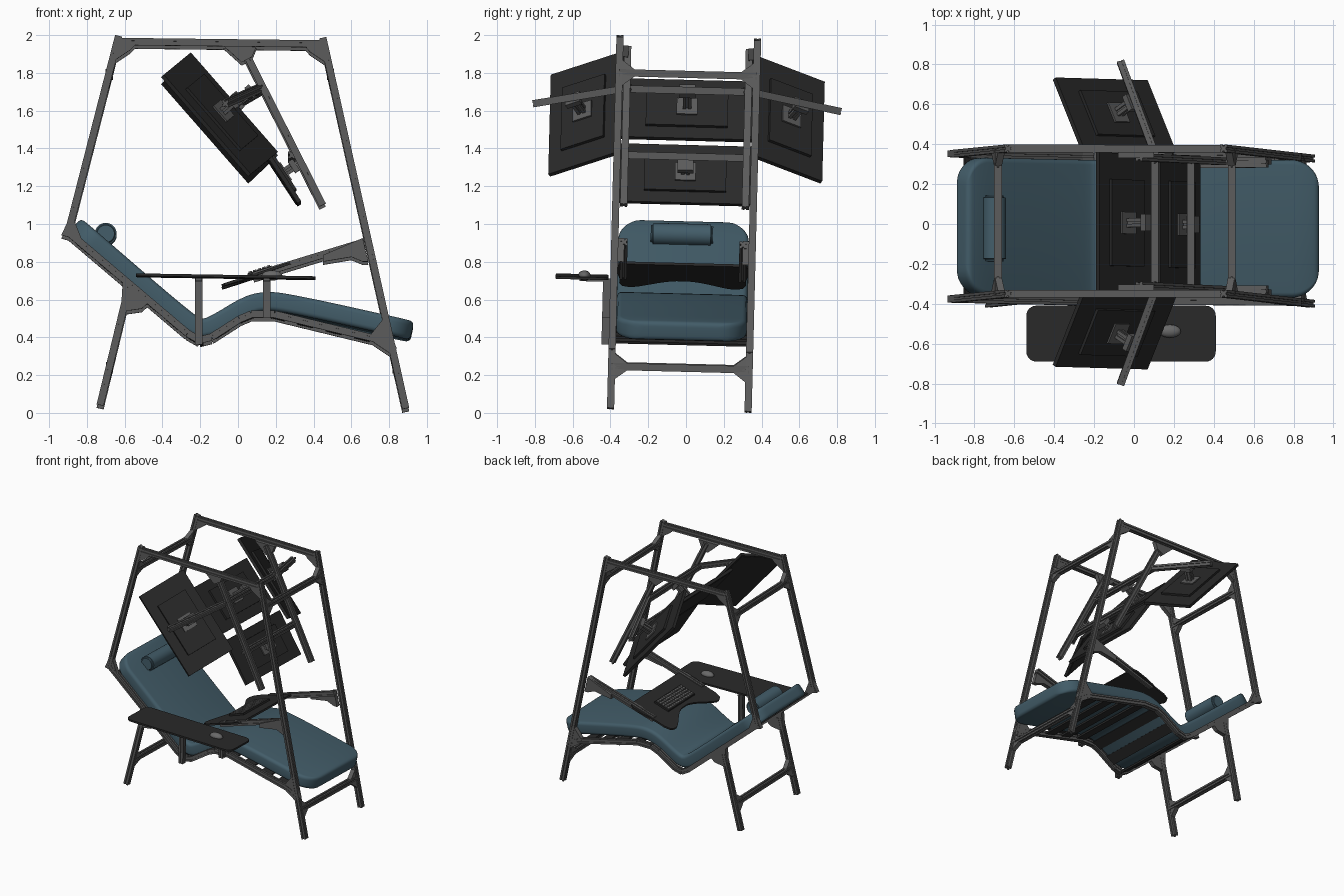
import bpy, bmesh, math
from mathutils import Vector as V, Matrix

if "Cube" in bpy.data.objects:
    bpy.data.objects.remove(bpy.data.objects["Cube"])

def material(name, rgb):
    m = bpy.data.materials.new(name)
    m.diffuse_color = (*rgb, 1)
    m.use_nodes = True
    m.node_tree.nodes["Principled BSDF"].inputs["Base Color"].default_value = m.diffuse_color
    return m

GREY = material("frame grey", (0.105, 0.105, 0.105))
DARK = material("panel black", (0.022, 0.022, 0.022))
TEAL = material("cushion blue", (0.055, 0.108, 0.14))
LIGHT = material("key grey", (0.14, 0.14, 0.14))
Y = V((0, 1, 0))
HALF = 0.364          # half distance between the two side frames

def add(name, bm, mat, smooth=False):
    bmesh.ops.recalc_face_normals(bm, faces=bm.faces)
    me = bpy.data.meshes.new(name)
    bm.to_mesh(me)
    bm.free()
    me.materials.append(mat)
    ob = bpy.data.objects.new(name, me)
    bpy.context.collection.objects.link(ob)
    if smooth:
        bpy.context.view_layer.objects.active = ob
        ob.select_set(True)
        bpy.ops.object.shade_smooth_by_angle(angle=math.radians(40))
        ob.select_set(False)
    return ob

def prism(name, pts, depth, mat):
    """Flat outline extruded by plus and minus half the depth vector."""
    bm = bmesh.new()
    d = V(depth) / 2
    a = [bm.verts.new(V(p) - d) for p in pts]
    b = [bm.verts.new(V(p) + d) for p in pts]
    bm.faces.new(a)
    bm.faces.new(b)
    n = len(pts)
    for i in range(n):
        bm.faces.new((a[i], a[(i + 1) % n], b[(i + 1) % n], b[i]))
    return add(name, bm, mat)

def beam(name, p, q, mat=GREY, w=0.038):
    """Slotted square extrusion from p to q."""
    p, q = V(p), V(q)
    d = (q - p).normalized()
    e = Y if abs(d.y) < 0.9 else V((1, 0, 0))
    e = (e - d * e.dot(d)).normalized()
    f = d.cross(e)
    h, s, g = w / 2, w * 0.12, w * 0.18
    pts = []
    for k in range(4):
        c, t = round(math.cos(k * math.pi / 2)), round(math.sin(k * math.pi / 2))
        for x, y in ((h, -h), (h, -s), (h - g, -s), (h - g, s), (h, s)):
            pts.append((p + q) / 2 + e * (x * c - y * t) + f * (x * t + y * c))
    return prism(name, pts, q - p, mat)

def slab(name, c, u, v, su, sv, t, mat):
    """Box centred on c with sides along u, v and their normal."""
    c, u, v = V(c), V(u).normalized(), V(v).normalized()
    pts = [c + u * su / 2 * a + v * sv / 2 * b for a, b in ((-1, -1), (1, -1), (1, 1), (-1, 1))]
    return prism(name, pts, u.cross(v).normalized() * t, mat)

def gusset(name, y, *xz):
    prism(name, [(x, y, z) for x, z in xz], (0, 0.034, 0), GREY)

# Side frames
rail = [(-0.91, 0.965), (-0.267, 0.42), (-0.204, 0.384), (-0.14, 0.40), (0.008, 0.495),
        (0.07, 0.521), (0.193, 0.521), (0.738, 0.389), (0.82, 0.345)]
for s, side in ((-1, "near"), (1, "far")):
    y = s * HALF
    def bar(name, a, b, yy=y):
        beam(side + "_" + name, (a[0], yy, a[1]), (b[0], yy, b[1]))
    bar("top_rail", (-0.64, 1.965), (0.45, 1.952))
    bar("rear_post", (-0.632, 1.995), (-0.9, 0.95))
    bar("front_post", (0.449, 1.985), (0.888, 0.022))
    bar("rear_leg", (-0.585, 0.64), (-0.73, 0.04))
    for i in range(len(rail) - 1):
        bar("seat_rail_%d" % i, rail[i], rail[i + 1])
    gusset(side + "_rear_top_gusset", y, (-0.64, 1.96), (-0.54, 1.95), (-0.57, 1.92), (-0.645, 1.87), (-0.66, 1.86))
    gusset(side + "_front_top_gusset", y, (0.455, 1.95), (0.35, 1.945), (0.38, 1.91), (0.455, 1.86), (0.48, 1.85))
    gusset(side + "_rear_corner_gusset", y, (-0.935, 0.94), (-0.88, 1.06), (-0.86, 1.0), (-0.82, 0.9), (-0.9, 0.93))
    gusset(side + "_rear_leg_gusset", y, (-0.61, 0.7), (-0.47, 0.585), (-0.51, 0.55), (-0.58, 0.54), (-0.62, 0.54))
    gusset(side + "_front_leg_gusset", y, (0.78, 0.51), (0.70, 0.41), (0.72, 0.37), (0.81, 0.31), (0.84, 0.34))

    # Monitor arm and tray arm, inside the side frame
    bar("monitor_arm", (0.025, 1.935), (0.448, 1.10), s * 0.322)
    gusset(side + "_monitor_arm_gusset", s * 0.335, (-0.08, 1.945), (0.10, 1.945), (0.075, 1.885), (0.02, 1.855), (-0.03, 1.9))
    bar("tray_arm", (0.67, 0.905), (0.08, 0.725), s * 0.315)
    gusset(side + "_tray_arm_gusset", s * 0.33, (0.66, 0.925), (0.69, 0.80), (0.66, 0.80), (0.60, 0.825), (0.45, 0.80), (0.45, 0.835))

# Cross bars with corner gussets
def cross(name, x, z, slope):
    beam(name, (x, -HALF, z), (x, HALF, z))
    for s in (-1, 1):
        for k in (-1, 1):
            prism(name + "_gusset", [(x, s * 0.35, z), (x, s * 0.27, z + 0.01 * k), (x + slope * 0.07 * k, s * 0.35, z + 0.07 * k)],
                  (0.034, 0, 0), GREY)
cross("front_top_cross_bar", 0.49, 1.80, -0.22)
cross("rear_top_cross_bar", -0.682, 1.80, 0.25)
cross("front_foot_cross_bar", 0.836, 0.245, -0.22)
cross("rear_foot_cross_bar", -0.68, 0.25, 0.24)
beam("upper_monitor_bar", (0.105, -0.33, 1.715), (0.105, 0.33, 1.715))
beam("lower_monitor_bar", (0.285, -0.33, 1.365), (0.285, 0.33, 1.365))

# Cushion: a rounded section lofted along a bent path
path = [V(p) for p in ((-0.865, 0.995), (-0.28, 0.49), (-0.19, 0.437), (-0.09, 0.485), (0.03, 0.56),
                       (0.12, 0.592), (0.24, 0.588), (0.922, 0.437))]
for _ in range(3):
    new = [path[0]]
    for a, b in zip(path, path[1:]):
        new += [a.lerp(b, 0.25), a.lerp(b, 0.75)]
    path = new + [path[-1]]

def along(pts, s):
    for a, b in zip(pts, pts[1:]):
        l = (b - a).length
        if s <= l or b is pts[-1]:
            return a + (b - a) * (s / l), (b - a).normalized()
        s -= l

total = sum((b - a).length for a, b in zip(path, path[1:]))
R, r, W, T = 0.14, 0.025, 0.345, 0.05
ends = [R * (1 - math.cos(i / 12 * math.pi / 2)) for i in range(13)]
ends = [0, 0.0015, 0.004, 0.008] + [e for e in ends if e > 0.009]
stations = ends + [R + (total - 2 * R) * i / 50 for i in range(1, 50)] + [total - e for e in reversed(ends)]
bm, rings = bmesh.new(), []
for s in stations:
    e = min(s, total - s)
    w = W - R + math.sqrt(max(0, R * R - max(0, R - e) ** 2))
    t = T - r + math.sqrt(max(0, r * r - max(0, r - e) ** 2))
    p, d = along(path, s)
    n = V((-d.y, d.x))
    ring = []
    for k, (cx, cy) in enumerate(((1, 1), (-1, 1), (-1, -1), (1, -1))):
        for j in range(5):
            a = (k + j / 4) * math.pi / 2
            yy = cx * (w - r) + r * math.cos(a)
            h = cy * (t - r) + r * math.sin(a)
            q = p + n * h
            ring.append(bm.verts.new((q.x, yy, q.y)))
    rings.append(ring)
for a, b in zip(rings, rings[1:]):
    for i in range(20):
        bm.faces.new((a[i], a[(i + 1) % 20], b[(i + 1) % 20], b[i]))
bm.faces.new(rings[0])
bm.faces.new(rings[-1])
add("cushion", bm, TEAL, True)

# Head pillow
bm = bmesh.new()
bmesh.ops.create_cone(bm, cap_ends=True, segments=28, radius1=0.058, radius2=0.058, depth=0.33,
                      matrix=Matrix.Translation((-0.70, -0.01, 0.952)) @ Matrix.Rotation(math.pi / 2, 4, 'X'))
bmesh.ops.bevel(bm, geom=[e for e in bm.edges if abs(e.verts[0].co.y - e.verts[1].co.y) < 0.01],
                offset=0.012, segments=3, affect='EDGES')
add("head_pillow", bm, TEAL, True)

# Slats under the cushion
rv = [V(p) for p in rail]
for i in range(12):
    p, d = along(rv, 0.12 + i * 0.155)
    slab("slat_%d" % i, (p.x, 0, p.y), (d.x, 0, d.y), Y, 0.085, 2 * HALF - 0.03, 0.014, DARK)

# Monitors: panel, raised back, plate, standoff to the bar
def monitor(name, c, u, v, w, h, reach):
    c, u, v = V(c), V(u).normalized(), V(v).normalized()
    n = u.cross(v)
    if n.z < 0:
        n = -n
    slab(name + "_panel", c, u, v, w, h, 0.022, DARK)
    slab(name + "_screen", c - n * 0.012, u, v, w - 0.02, h - 0.02, 0.004, DARK)
    slab(name + "_back", c + n * 0.018, u, v, w * 0.62, h * 0.62, 0.018, DARK)
    slab(name + "_plate", c + n * 0.031, u, v, 0.11, 0.11, 0.01, GREY)
    beam(name + "_standoff", c + n * 0.03, c + n * reach, GREY, 0.045)
    slab(name + "_clamp", c + n * (reach - 0.015), u, v, 0.085, 0.07, 0.03, GREY)

monitor("upper_monitor", (-0.05, 0, 1.61), Y, (0.26, 0, -0.305), 0.70, 0.405, 0.17)
monitor("lower_monitor", (0.225, 0, 1.268), Y, (0.2, 0, -0.305), 0.70, 0.365, 0.10)
for s, side in ((-1, "near"), (1, "far")):
    monitor(side + "_side_monitor", (-0.098, s * 0.54, 1.574), (0.143, -s * 0.36, 0.127), (0.46, 0, -0.525), 0.408, 0.70, 0.145)
    beam(side + "_side_monitor_bar", (0.12, s * 0.30, 1.722), (-0.068, s * 0.81, 1.625))

# Keyboard tray with a curved cut on the sitter's side
def outline(half, c, a):
    full = half + [(p, -q) for p, q in reversed(half)]
    return [V(c) + a * p + Y * q for p, q in full]
a = V((0.37, 0, 0.12)).normalized()
n = V((-a.z, 0, a.x))
half = [(0.195, 0.30), (0.185, 0.335), (0.16, 0.35), (0.06, 0.35), (-0.05, 0.335), (-0.13, 0.335), (-0.18, 0.32), (-0.195, 0.29)]
half += [(-0.195 + 0.12 * math.sin(t * math.pi / 16) ** 1.3, 0.26 - 0.26 * t / 8) for t in range(8)]
half = [(-0.075, 0.0)] + half[::-1]
prism("keyboard_tray", outline(half[1:], (0.1, 0, 0.735), a), n * 0.014, DARK)
k = V((0.12, 0, 0.742)) + n * 0.015
slab("keyboard", k, a, Y, 0.135, 0.34, 0.014, DARK)
for i in range(5):
    for j in range(13):
        slab("key", k + a * (i - 2) * 0.025 + Y * (j - 6) * 0.025 + n * 0.01, a, Y, 0.019, 0.019, 0.007, LIGHT)

# Side table, its posts and the mouse
pts = []
for q, (cx, cy) in enumerate(((1, 1), (-1, 1), (-1, -1), (1, -1))):
    for j in range(7):
        t = (q + j / 6) * math.pi / 2
        x = -0.065 + cx * 0.425 + 0.05 * math.cos(t)
        pts.append((x, -0.532 + cy * 0.09 + 0.05 * math.sin(t), 0.714 - 0.016 * x))
prism("side_table", pts, (0, 0, 0.014), DARK)
for x, z in ((-0.208, 0.36), (0.152, 0.50)):
    beam("table_post", (x, -0.402, z), (x, -0.402, 0.71))
    slab("table_bracket", (x, -0.47, 0.70), (1, 0, 0), Y, 0.034, 0.15, 0.016, GREY)
bm = bmesh.new()
bmesh.ops.create_uvsphere(bm, u_segments=20, v_segments=12, radius=1,
                          matrix=Matrix.Translation((0.18, -0.52, 0.722)) @ Matrix.Diagonal((0.055, 0.033, 0.027, 1)))
add("mouse", bm, LIGHT, True)

# The whole rig leans slightly to one side; then rest it on the ground
obs = list(bpy.data.objects)
for o in obs:
    for vert in o.data.vertices:
        x, y, z = vert.co
        vert.co = (x, y + 0.0255 * z - 0.036, z - 0.0255 * y)
low = min(v.co.z for o in obs for v in o.data.vertices)
for o in obs:
    o.data.transform(Matrix.Translation((0, 0, -low)))
